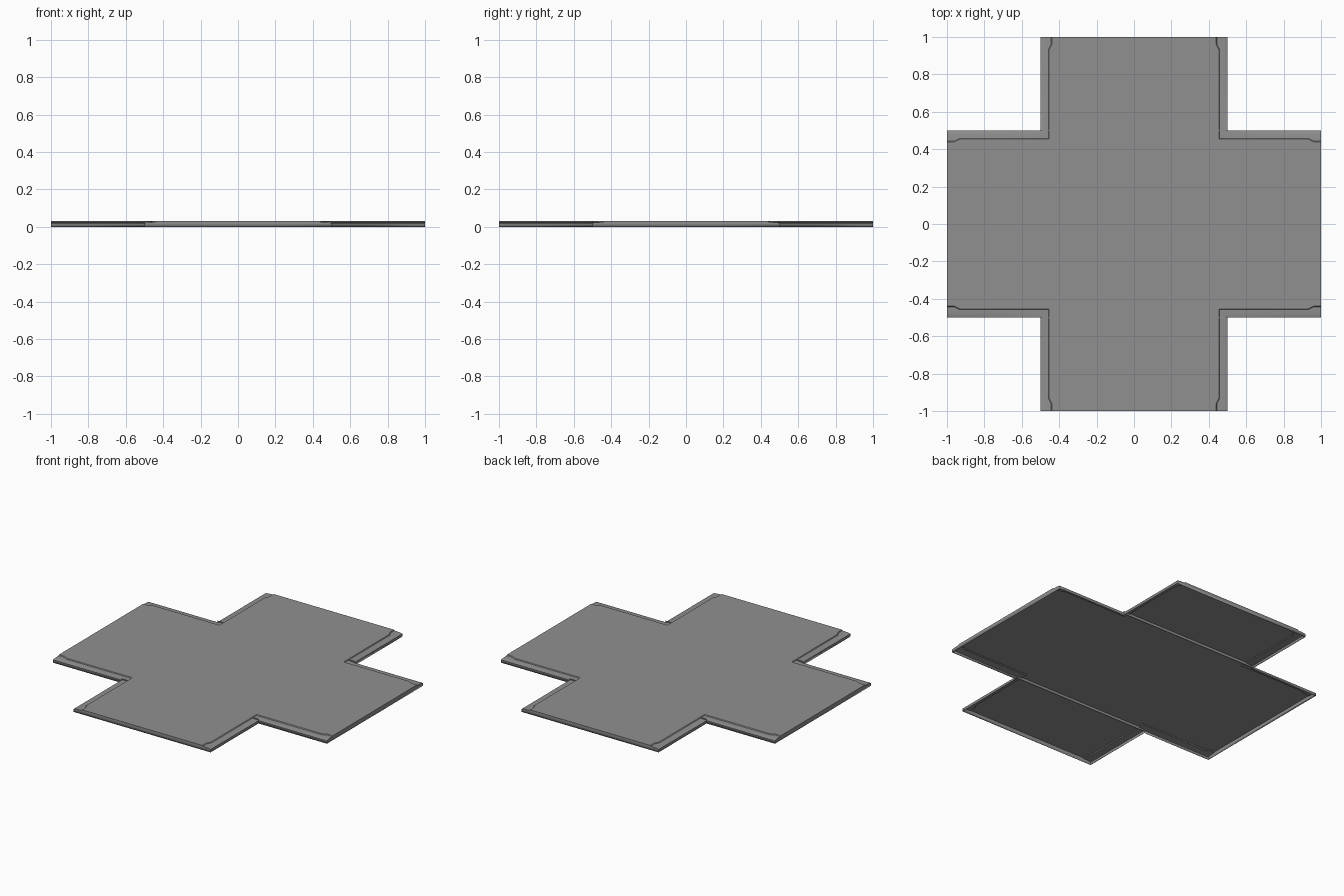
import bpy
import bmesh
import math
from mathutils import Matrix, Vector

cube = bpy.data.objects.get("Cube")
if cube:
    bpy.data.objects.remove(cube, do_unlink=True)

grey = bpy.data.materials.new("stone grey")
grey.use_nodes = True
colour = (0.28, 0.28, 0.28, 1)
grey.diffuse_color = colour
bsdf = next(n for n in grey.node_tree.nodes if n.type == 'BSDF_PRINCIPLED')
bsdf.inputs["Base Color"].default_value = colour
bsdf.inputs["Roughness"].default_value = 0.8


def finish(name, bm):
    bmesh.ops.recalc_face_normals(bm, faces=bm.faces)
    mesh = bpy.data.meshes.new(name)
    bm.to_mesh(mesh)
    bm.free()
    mesh.materials.append(grey)
    obj = bpy.data.objects.new(name, mesh)
    bpy.context.collection.objects.link(obj)
    return obj


def cross_ring(bm, half_width, height, flare):
    """Cross outline whose arms narrow by flare close to their ends."""
    end = half_width - flare
    arm = [(1, end), (0.96, end), (0.93, half_width)]
    quarter = arm + [(half_width, half_width)] + [(y, x) for x, y in reversed(arm)]
    ring = []
    for k in range(4):
        turn = Matrix.Rotation(k * math.pi / 2, 3, 'Z')
        ring += [bm.verts.new(turn @ Vector((x, y, height))) for x, y in quarter]
    return ring


# Crossing slab: low side walls, rounded border, small step, flat top
bm = bmesh.new()
profile = [(0.5, 0, 0), (0.5, 0.019, 0), (0.49, 0.022, 0),
           (0.475, 0.024, 0), (0.458, 0.025, 0.015), (0.454, 0.03, 0.015)]
rings = [cross_ring(bm, *p) for p in profile]
for low, high in zip(rings, rings[1:]):
    for i in range(len(low)):
        j = (i + 1) % len(low)
        bm.faces.new((low[i], low[j], high[j], high[i]))
top = bm.faces.new(rings[-1])
bm.normal_update()
slab = finish("crossing_slab", bm)
if slab.data.polygons[-1].normal.z < 0:
    slab.data.flip_normals()
shell = slab.modifiers.new("shell", 'SOLIDIFY')
shell.thickness = 0.002
shell.offset = -1

bpy.ops.object.select_all(action='DESELECT')
slab.select_set(True)
bpy.context.view_layer.objects.active = slab
bpy.ops.object.shade_smooth_by_angle(angle=math.radians(30))

# Ribs under the joints between the middle and the front and back arms
for name, y in (("front_joint_rib", -0.5), ("back_joint_rib", 0.5)):
    bm = bmesh.new()
    bmesh.ops.create_cube(bm, size=1)
    bmesh.ops.scale(bm, vec=(1, 0.004, 0.018), verts=bm.verts)
    bmesh.ops.translate(bm, vec=(0, y, 0.02), verts=bm.verts)
    finish(name, bm)
